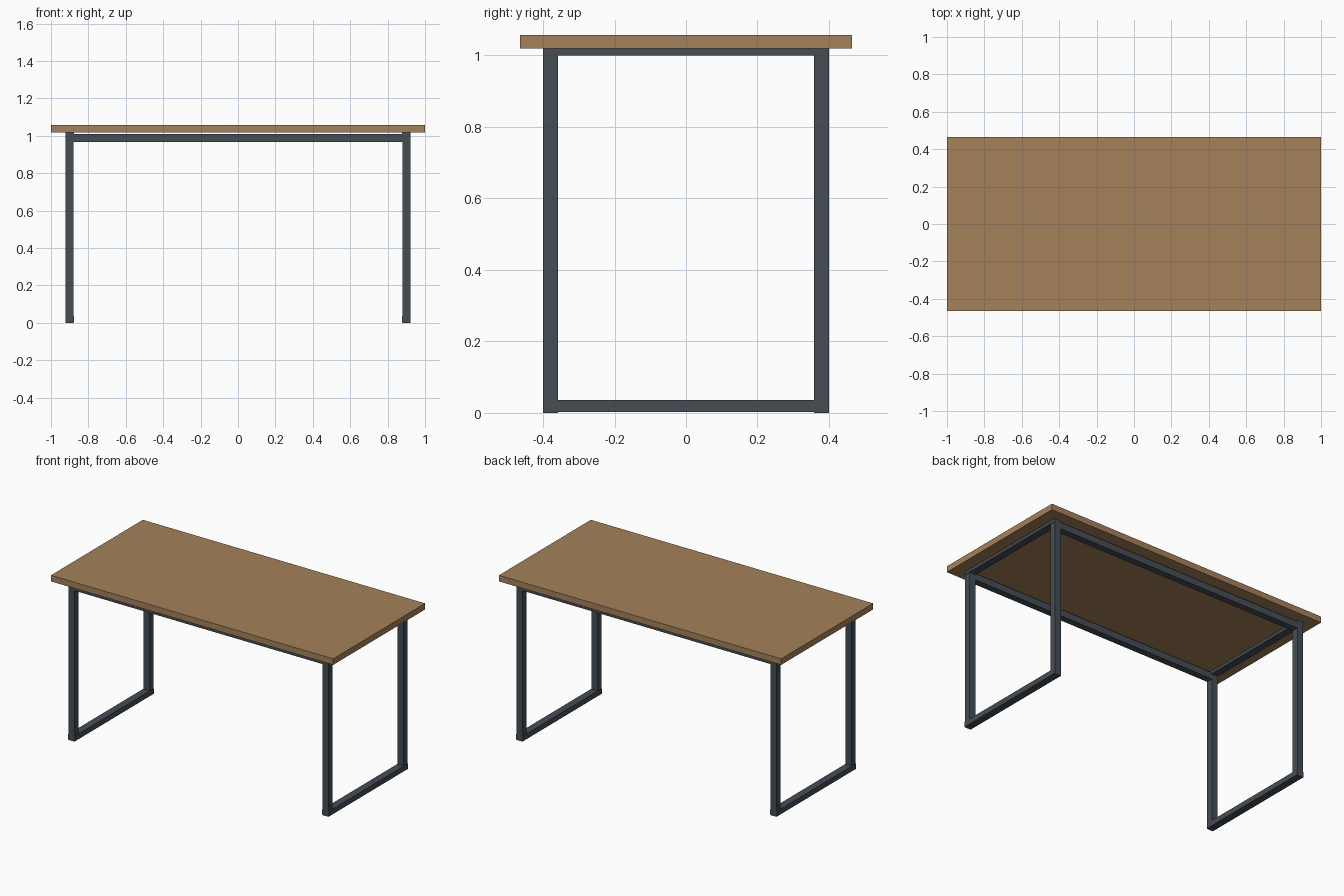
import bpy

if "Cube" in bpy.data.objects:
    bpy.data.objects.remove(bpy.data.objects["Cube"])


def material(name, color):
    m = bpy.data.materials.new(name)
    m.diffuse_color = color
    m.use_nodes = True
    m.node_tree.nodes["Principled BSDF"].inputs["Base Color"].default_value = m.diffuse_color
    return m


wood = material("wood", (0.37, 0.22, 0.10, 1))
steel = material("dark_steel", (0.06, 0.075, 0.09, 1))


def box(name, x, y, z, mat):
    """Box from (min, max) ranges on each axis."""
    lo, hi = zip(x, y, z)
    bpy.ops.mesh.primitive_cube_add(size=1, location=[(a + b) / 2 for a, b in zip(lo, hi)])
    ob = bpy.context.object
    ob.name = name
    ob.scale = [b - a for a, b in zip(lo, hi)]
    bpy.ops.object.transform_apply(location=False, rotation=False, scale=True)
    ob.data.materials.append(mat)
    return ob


def span(center, half):
    return center - half, center + half


# wooden top
box("table_top", (-1, 1), (-0.465, 0.465), (1.019, 1.058), wood)

LEG_X, LEG_Y, HALF = 0.9, 0.379, 0.021

for sx, side in ((-1, "left"), (1, "right")):
    # end frame: two legs joined by a floor rail and an upper rail
    for sy, end in ((-1, "front"), (1, "back")):
        box(f"{end}_{side}_leg", span(sx * LEG_X, HALF), span(sy * LEG_Y, HALF), (0, 1.019), steel)
    box(f"{side}_floor_rail", span(sx * LEG_X, 0.0235), (-0.4, 0.4), (0.002, 0.036), steel)
    box(f"{side}_upper_rail", span(sx * LEG_X, 0.0235), (-0.4, 0.4), (1.0, 1.019), steel)

# long rails under the top
for sy, end in ((-1, "front"), (1, "back")):
    box(f"{end}_long_rail", (-LEG_X + HALF, LEG_X - HALF), span(sy * LEG_Y, HALF), (0.967, 1.009), steel)
